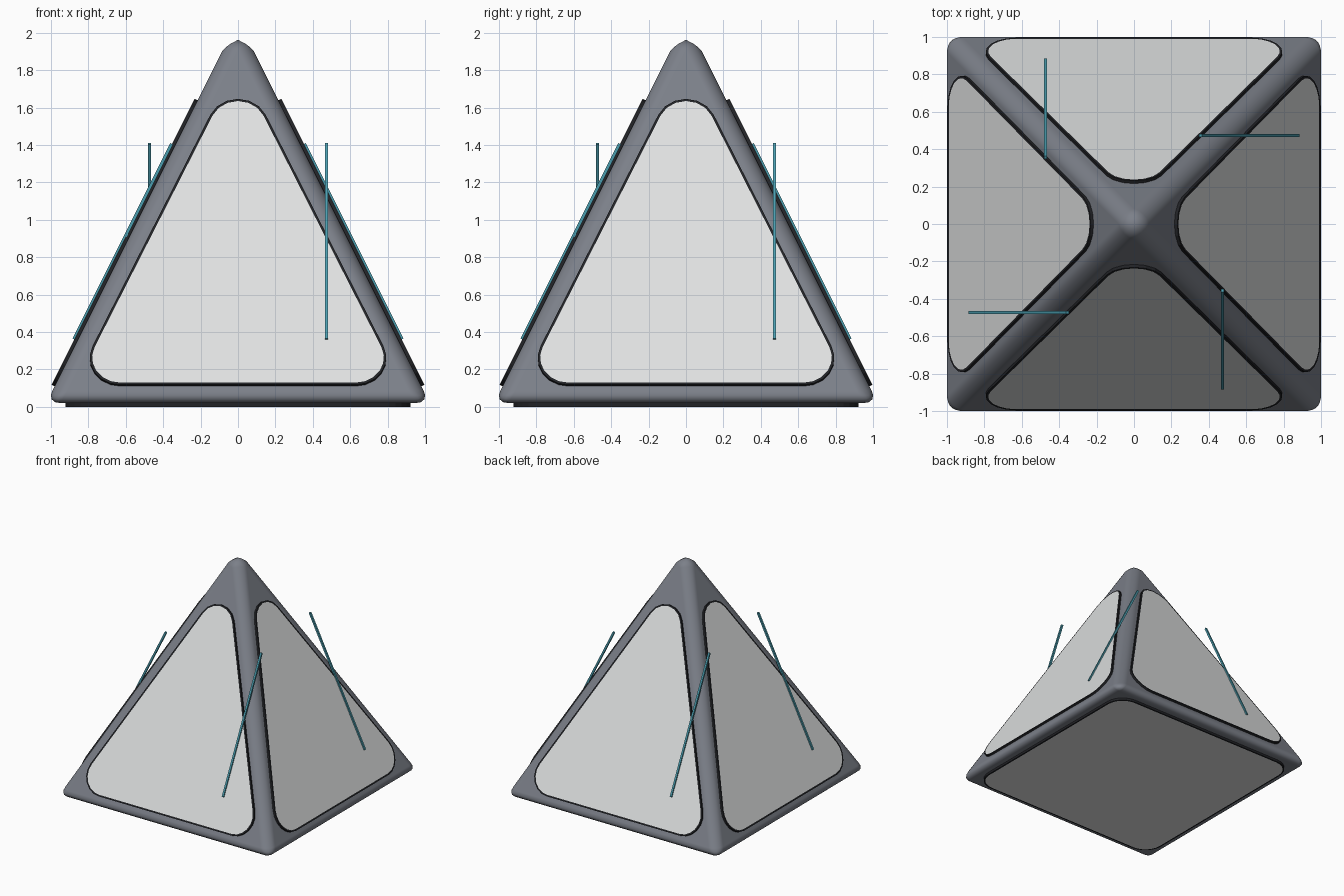
import bpy, bmesh, math
from mathutils import Matrix, Vector

if "Cube" in bpy.data.objects:
    bpy.data.objects.remove(bpy.data.objects["Cube"])


def material(name, rgb):
    m = bpy.data.materials.new(name)
    m.diffuse_color = (*rgb, 1)
    m.use_nodes = True
    m.node_tree.nodes["Principled BSDF"].inputs["Base Color"].default_value = m.diffuse_color
    return m


FRAME = material("slate grey", (0.20, 0.215, 0.25))
PANEL = material("pale grey", (0.74, 0.755, 0.755))
DARK = material("near black", (0.015, 0.016, 0.019))
TEAL = material("teal", (0.07, 0.34, 0.43))


def make_object(name, bm, mats):
    bmesh.ops.recalc_face_normals(bm, faces=bm.faces)
    me = bpy.data.meshes.new(name)
    bm.to_mesh(me)
    bm.free()
    for m in mats:
        me.materials.append(m)
    ob = bpy.data.objects.new(name, me)
    bpy.context.collection.objects.link(ob)
    return ob


def rounded(centres, r, seg=6):
    """Outline of a convex counter-clockwise polygon grown by radius r."""
    pts, n = [], len(centres)
    c = [Vector(p) for p in centres]
    for i in range(n):
        a, b = c[i] - c[i - 1], c[(i + 1) % n] - c[i]
        a0 = math.atan2(-a.x, a.y)
        turn = (math.atan2(-b.x, b.y) - a0) % math.tau
        for k in range(seg + 1):
            t = a0 + turn * k / seg
            pts.append((c[i].x + r * math.cos(t), c[i].y + r * math.sin(t)))
    return pts


def plate(name, centres, r, rim, depth, mat):
    """Dark-edged plate whose inset outer face is pale."""
    bm = bmesh.new()

    def ring(rad, w):
        return [bm.verts.new(mat @ Vector((u, v, w))) for u, v in rounded(centres, rad)]

    back, edge, inner = ring(r + rim, -depth), ring(r + rim, 0), ring(r, 0)
    n = len(back)
    for lo, hi in ((back, edge), (edge, inner)):
        for i in range(n):
            j = (i + 1) % n
            bm.faces.new((lo[i], lo[j], hi[j], hi[i]))
    bm.faces.new(back[::-1])
    bm.faces.new(inner).material_index = 1
    make_object(name, bm, (DARK, PANEL))


# Rounded pyramid frame
bm = bmesh.new()
H = 1.026
base = [bm.verts.new((x * H, y * H, 0.02)) for x, y in ((-1, -1), (1, -1), (1, 1), (-1, 1))]
apex = bm.verts.new((0, 0, 2.07))
bm.faces.new(base[::-1])
for i in range(4):
    bm.faces.new((base[i], base[(i + 1) % 4], apex))
for f in bm.faces:
    f.smooth = True
frame = make_object("pyramid_frame", bm, (FRAME,))
bev = frame.modifiers.new("rounded edges", "BEVEL")
bev.width = 0.075
bev.segments = 4
bev.limit_method = 'NONE'
bev.use_clamp_overlap = False
bev.harden_normals = True

# Sloping face panels and thin rods, one set on each of the four sides
S, C = 1 / math.sqrt(5), 2 / math.sqrt(5)
slope = Matrix(((1, 0, 0, 0), (0, S, -C, -1.055), (0, C, S, 0), (0, 0, 0, 1)))
for k, side in enumerate(("front", "right", "back", "left")):
    mat = Matrix.Rotation(k * math.pi / 2, 4, 'Z') @ slope
    plate(side + "_panel", ((-0.63, 0.295), (0.63, 0.295), (0, 1.678)), 0.15, 0.013, 0.03, mat)

    bm = bmesh.new()
    v0, v1 = 0.36 / C, 1.405 / C
    bmesh.ops.create_cube(bm, size=1, matrix=mat @ Matrix.Translation((0.472, (v0 + v1) / 2, 0.003))
                          @ Matrix.Diagonal((0.016, v1 - v0, 0.016, 1)))
    make_object(side + "_rod", bm, (TEAL,))

# Square panel underneath
under = Matrix.Diagonal((1, -1, -1, 1))
q = 0.76
plate("bottom_panel", ((-q, -q), (q, -q), (q, q), (-q, q)), 0.15, 0.013, 0.03, under)
